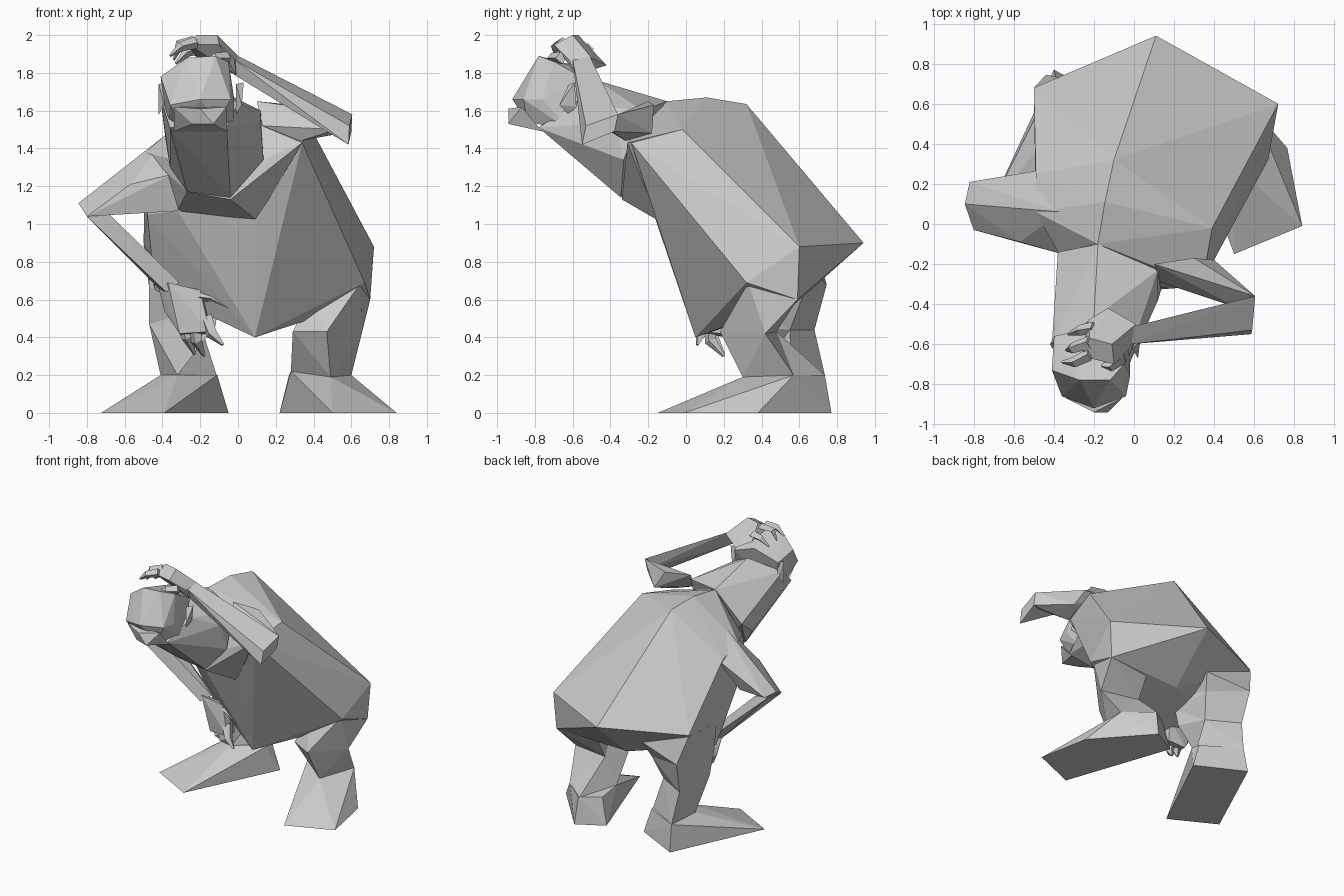
import bpy, bmesh
from mathutils import Vector


def finish(name, bm):
    bmesh.ops.recalc_face_normals(bm, faces=bm.faces)
    me = bpy.data.meshes.new(name)
    bm.to_mesh(me)
    bm.free()
    ob = bpy.data.objects.new(name, me)
    bpy.context.collection.objects.link(ob)
    return ob


def hull(name, pts):
    """Faceted solid stretched over a few landmark points."""
    bm = bmesh.new()
    for p in pts:
        bm.verts.new(p)
    r = bmesh.ops.convex_hull(bm, input=bm.verts)
    junk = {g for g in r["geom_interior"] + r["geom_unused"] if isinstance(g, bmesh.types.BMVert)}
    bmesh.ops.delete(bm, geom=list(junk), context='VERTS')
    return finish(name, bm)


def loft(name, rings):
    """Skin equal-sized rings into a limb."""
    bm = bmesh.new()
    rows = [[bm.verts.new(p) for p in r] for r in rings]
    n = len(rows[0])
    for a, b in zip(rows, rows[1:]):
        for i in range(n):
            j = (i + 1) % n
            bm.faces.new((a[i], a[j], b[j], b[i]))
    bm.faces.new(rows[0])
    bm.faces.new(rows[-1])
    bmesh.ops.triangulate(bm, faces=bm.faces)
    return finish(name, bm)


def finger(name, base, mid, tip, w):
    """Thin bent wedge."""
    b, m, t = Vector(base), Vector(mid), Vector(tip)
    d = (t - b).normalized()
    s = d.cross(Vector((0.3, 1, 0.2))).normalized() * w
    u = d.cross(s).normalized() * w
    loft(name, [[b + s, b + u, b - s, b - u],
                [m + s * .8, m + u * .8, m - s * .8, m - u * .8],
                [t + s * .2, t + u * .2, t - s * .2, t - u * .2]])


# Hunched barrel body
hull("torso", [
    (.11, .94, .90), (.72, .60, .88), (-.50, .68, .90),
    (-.10, .32, 1.635), (-.145, .11, 1.67), (-.18, -.10, 1.65),
    (.39, -.02, 1.50), (.34, -.29, 1.43), (.15, -.11, .89), (.09, .05, .40),
    (.67, .32, .69), (.70, .59, .60),
    (-.49, .06, 1.38), (-.49, .25, 1.32), (-.48, .05, 1.05), (-.32, -.06, 1.07),
    (-.44, .26, .65), (.10, -.16, 1.02), (.10, .58, .58)])

# Chest and shoulder mass joining neck, arms and body
hull("chest", [
    (-.27, -.33, 1.17), (-.04, -.34, 1.13), (.135, -.30, 1.33), (.34, -.31, 1.43),
    (.10, -.15, 1.02), (-.32, -.08, 1.07), (-.38, -.14, 1.35), (-.49, .06, 1.38),
    (-.145, .11, 1.67), (-.18, -.10, 1.65), (.39, -.02, 1.50)])

# Thick forward-leaning neck
hull("neck", [
    (-.27, -.345, 1.17), (-.04, -.345, 1.14), (.135, -.33, 1.34), (.12, -.23, 1.60),
    (.12, -.38, 1.54), (-.18, -.10, 1.65), (-.38, -.14, 1.42), (-.36, -.30, 1.30),
    (-.41, -.60, 1.66), (-.36, -.78, 1.51), (-.06, -.78, 1.51), (.00, -.58, 1.64),
    (-.20, -.47, 1.76)])

# Head, jaw and face details
hull("head", [
    (-.41, -.73, 1.78), (-.27, -.78, 1.88), (-.12, -.78, 1.89), (-.05, -.70, 1.86),
    (-.02, -.76, 1.66), (-.04, -.86, 1.66), (-.20, -.92, 1.66), (-.36, -.86, 1.63),
    (-.40, -.56, 1.74), (-.05, -.52, 1.76), (-.22, -.52, 1.82),
    (-.37, -.62, 1.50), (-.02, -.62, 1.50), (-.10, -.84, 1.54), (-.30, -.82, 1.54)])
hull("jaw", [
    (-.34, -.87, 1.62), (-.06, -.87, 1.62), (-.20, -.94, 1.61), (-.13, -.94, 1.53),
    (-.24, -.90, 1.53), (-.06, -.76, 1.49), (-.34, -.76, 1.49)])
for i, (x, y) in enumerate([(-.40, -.60), (.01, -.62)]):
    hull("ear_%d" % i, [(x - .02, y, 1.74), (x + .02, y + .03, 1.75), (x, y + .04, 1.62),
                        (x + .01, y - .05, 1.63), (x - .02, y, 1.58)])

# Raised arm with its hand on the head
hull("raised_upper_arm", [
    (.10, -.20, 1.65), (.30, -.17, 1.63), (.13, -.29, 1.52), (.33, -.32, 1.44),
    (.40, -.18, 1.48), (.605, -.36, 1.58), (.60, -.38, 1.49), (.52, -.42, 1.50)])
hull("raised_forearm", [
    (.605, -.36, 1.58), (.60, -.38, 1.49), (.585, -.55, 1.42), (.59, -.53, 1.52),
    (.00, -.51, 1.89), (-.02, -.57, 1.79), (-.02, -.60, 1.87)])
hull("raised_hand", [
    (.01, -.50, 1.88), (-.01, -.58, 1.79), (-.02, -.62, 1.87), (-.11, -.60, 2.0),
    (-.22, -.57, 2.0), (-.10, -.70, 1.95), (-.26, -.66, 1.95), (-.13, -.42, 1.84),
    (-.23, -.48, 1.89)])
for i, (b, m, t) in enumerate([
        ((-.22, -.65, 1.96), (-.30, -.69, 1.94), (-.36, -.69, 1.89)),
        ((-.22, -.59, 1.97), (-.31, -.62, 1.95), (-.34, -.63, 1.87)),
        ((-.20, -.52, 1.93), (-.27, -.53, 1.91), (-.33, -.55, 1.85)),
        ((-.05, -.66, 1.88), (-.12, -.71, 1.88), (-.18, -.71, 1.85))]):
    finger("raised_finger_%d" % i, b, m, t, .033)

# Lowered arm, elbow out, hand at the knee
hull("lowered_upper_arm", [
    (-.36, .06, 1.49), (-.46, .27, 1.32), (-.30, -.10, 1.07), (-.36, -.15, 1.26),
    (-.57, -.09, 1.21), (-.82, .21, 1.10), (-.845, .10, 1.11), (-.80, -.03, 1.04),
    (-.60, .20, 1.10)])
hull("lowered_forearm", [
    (-.83, .18, 1.09), (-.80, -.03, 1.04), (-.68, .02, 1.05), (-.70, .15, 1.06),
    (-.42, .16, .66), (-.38, .08, .64), (-.31, .12, .69), (-.35, .20, .66)])
hull("lowered_hand", [
    (-.42, .16, .66), (-.37, .08, .69), (-.20, .10, .65), (-.18, .18, .62),
    (-.39, .17, .54), (-.31, .10, .42), (-.15, .08, .43), (-.16, .19, .42), (-.29, .21, .40)])
for i, (b, m, t) in enumerate([
        ((-.29, .15, .49), (-.27, .14, .40), (-.23, .20, .31)),
        ((-.24, .13, .49), (-.22, .13, .38), (-.18, .20, .30)),
        ((-.17, .12, .50), (-.14, .08, .42), (-.08, .06, .36)),
        ((-.20, .13, .62), (-.13, .10, .61), (-.04, .06, .55))]):
    finger("lowered_finger_%d" % i, b, m, t, .04)

# Legs: hip, knee and ankle rings
loft("right_leg", [
    [(.38, .34, .62), (.65, .33, .69), (.70, .59, .60), (.36, .60, .64)],
    [(.29, .28, .43), (.47, .18, .43), (.655, .42, .42), (.36, .48, .43)],
    [(.28, .45, .22), (.49, .30, .19), (.60, .57, .20), (.40, .735, .20)]])
loft("left_leg", [
    [(-.47, .30, .85), (-.10, .30, .70), (-.10, .68, .74), (-.50, .68, .89)],
    [(-.47, .32, .66), (-.10, .33, .58), (-.14, .62, .62), (-.44, .745, .68)],
    [(-.47, .38, .47), (-.12, .34, .46), (-.19, .55, .44), (-.42, .68, .44)],
    [(-.41, .47, .20), (-.32, .37, .20), (-.11, .56, .19), (-.39, .735, .20)]])

# Wedge feet, splayed
hull("right_foot", [
    (.50, -.15, 0), (.84, -.01, 0), (.765, .38, 0), (.42, .77, 0), (.22, .66, 0),
    (.28, .45, .22), (.49, .30, .19), (.60, .57, .20), (.41, .735, .20), (.27, .64, .20)])
hull("left_foot", [
    (-.725, .07, 0), (-.39, -.11, 0), (-.05, .59, 0), (-.40, .77, 0),
    (-.41, .47, .20), (-.32, .37, .20), (-.11, .50, .20), (-.11, .58, .19), (-.39, .735, .20)])
